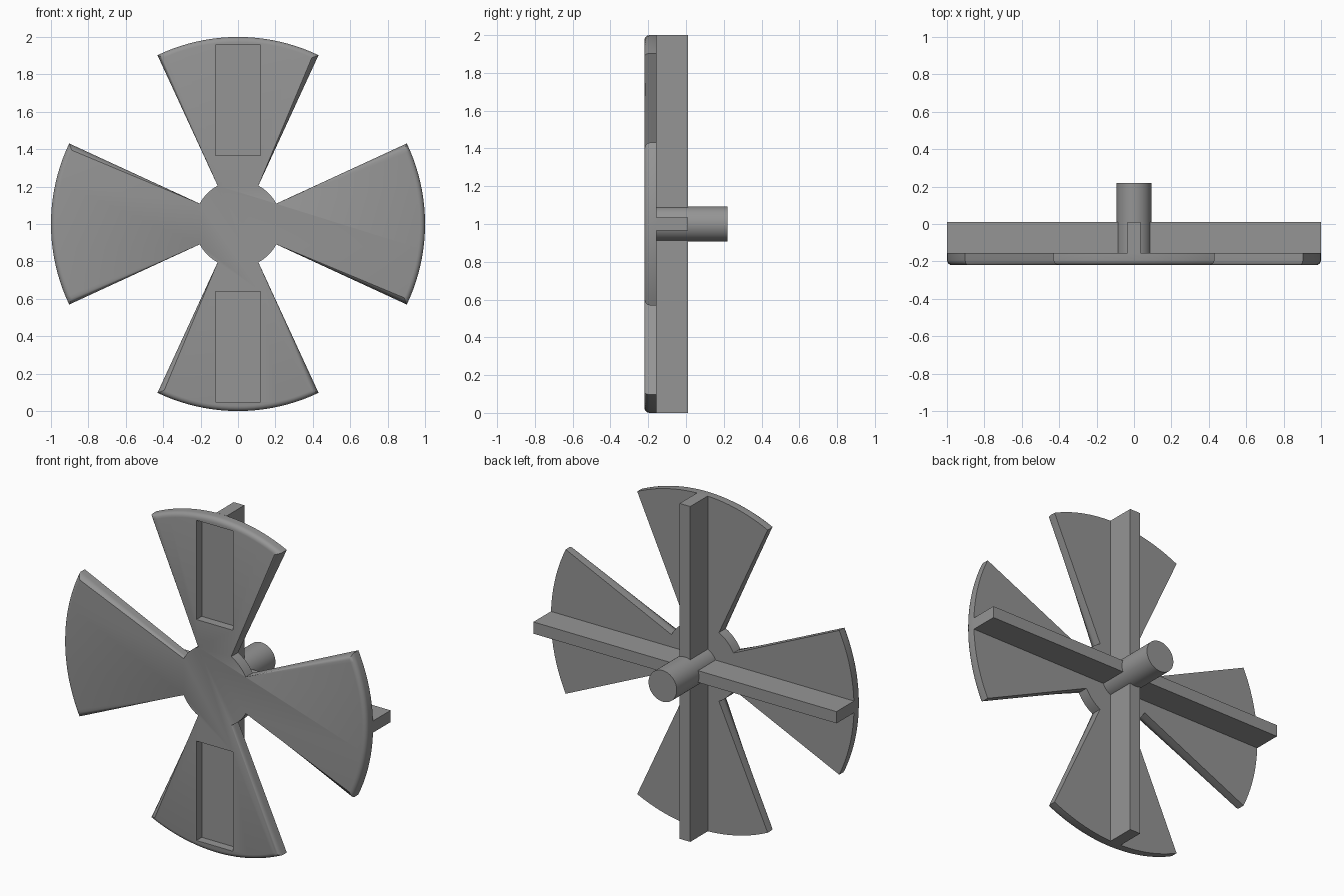
import bpy, bmesh, math
from mathutils import Vector

if "Cube" in bpy.data.objects:
    bpy.data.objects.remove(bpy.data.objects["Cube"])

grey = bpy.data.materials.new("mid grey")
grey.diffuse_color = (0.3, 0.3, 0.3, 1)
grey.use_nodes = True
grey.node_tree.nodes["Principled BSDF"].inputs["Base Color"].default_value = grey.diffuse_color

FRONT, BACK, RIB_BACK, TAIL = -0.22, -0.155, 0.01, 0.22
HUB_R, TIP_R = 0.232, 1.0


def finish(bm, name, smooth=False):
    bmesh.ops.recalc_face_normals(bm, faces=bm.faces)
    mesh = bpy.data.meshes.new(name)
    bm.to_mesh(mesh)
    bm.free()
    mesh.materials.append(grey)
    ob = bpy.data.objects.new(name, mesh)
    bpy.context.collection.objects.link(ob)
    if smooth:
        bpy.ops.object.select_all(action='DESELECT')
        bpy.context.view_layer.objects.active = ob
        ob.select_set(True)
        bpy.ops.object.shade_smooth_by_angle(angle=math.radians(35))
    return ob


def box(name, lo, hi):
    bm = bmesh.new()
    bmesh.ops.create_cube(bm, size=1)
    for v in bm.verts:
        v.co = Vector([a + (b - a) * (c + 0.5) for a, b, c in zip(lo, hi, v.co)])
    return finish(bm, name)


# Four-bladed plate outline: outer arc per blade, hub arc between blades
def arc(r, a0, a1, n):
    return [(r * math.cos(math.radians(a0 + (a1 - a0) * i / n)),
             r * math.sin(math.radians(a0 + (a1 - a0) * i / n))) for i in range(n + 1)]


outline = []
for k in range(4):
    c = 90 * k
    outline += arc(TIP_R, c - 25.5, c + 25.5, 20)
    outline += arc(HUB_R, c + 28, c + 62, 8)

bm = bmesh.new()
face = bm.faces.new([bm.verts.new((x, BACK, z + 1)) for x, z in outline])
ext = bmesh.ops.extrude_face_region(bm, geom=[face])
front = [v for v in ext["geom"] if isinstance(v, bmesh.types.BMVert)]
bmesh.ops.translate(bm, verts=front, vec=(0, FRONT - BACK, 0))

# Round the front rim of the blades, leaving the hub arcs sharp
def radius(v):
    return math.hypot(v.co.x, v.co.z - 1)


rim = [e for e in bm.edges if all(abs(v.co.y - FRONT) < 1e-4 for v in e.verts)
       and max(radius(v) for v in e.verts) > 0.5]
bmesh.ops.bevel(bm, geom=rim, offset=0.027, segments=4, profile=0.5, affect='EDGES')
plate = finish(bm, "blade_plate", True)

# Shallow pockets in the upper and lower blades
for name, z0, z1 in (("upper", 1.365, 1.957), ("lower", 0.047, 0.64)):
    cutter = box(name + "_pocket_cutter", (-0.12, FRONT - 0.1, z0), (0.12, FRONT + 0.05, z1))
    cutter.hide_render = True
    cutter.hide_set(True)
    mod = plate.modifiers.new(name + "_pocket", 'BOOLEAN')
    mod.operation, mod.solver, mod.object = 'DIFFERENCE', 'EXACT', cutter

# Crossed stiffening ribs behind the plate
box("vertical_rib", (-0.035, BACK, 0), (0.035, RIB_BACK, 2))
box("horizontal_rib", (-1, BACK, 0.965), (1, RIB_BACK, 1.035))

# Central shaft
bm = bmesh.new()
bmesh.ops.create_cone(bm, cap_ends=True, segments=48, radius1=0.093, radius2=0.093, depth=TAIL - BACK)
for v in bm.verts:
    v.co = Vector((v.co.x, v.co.z + (TAIL + BACK) / 2, v.co.y + 1))
finish(bm, "shaft", True)
